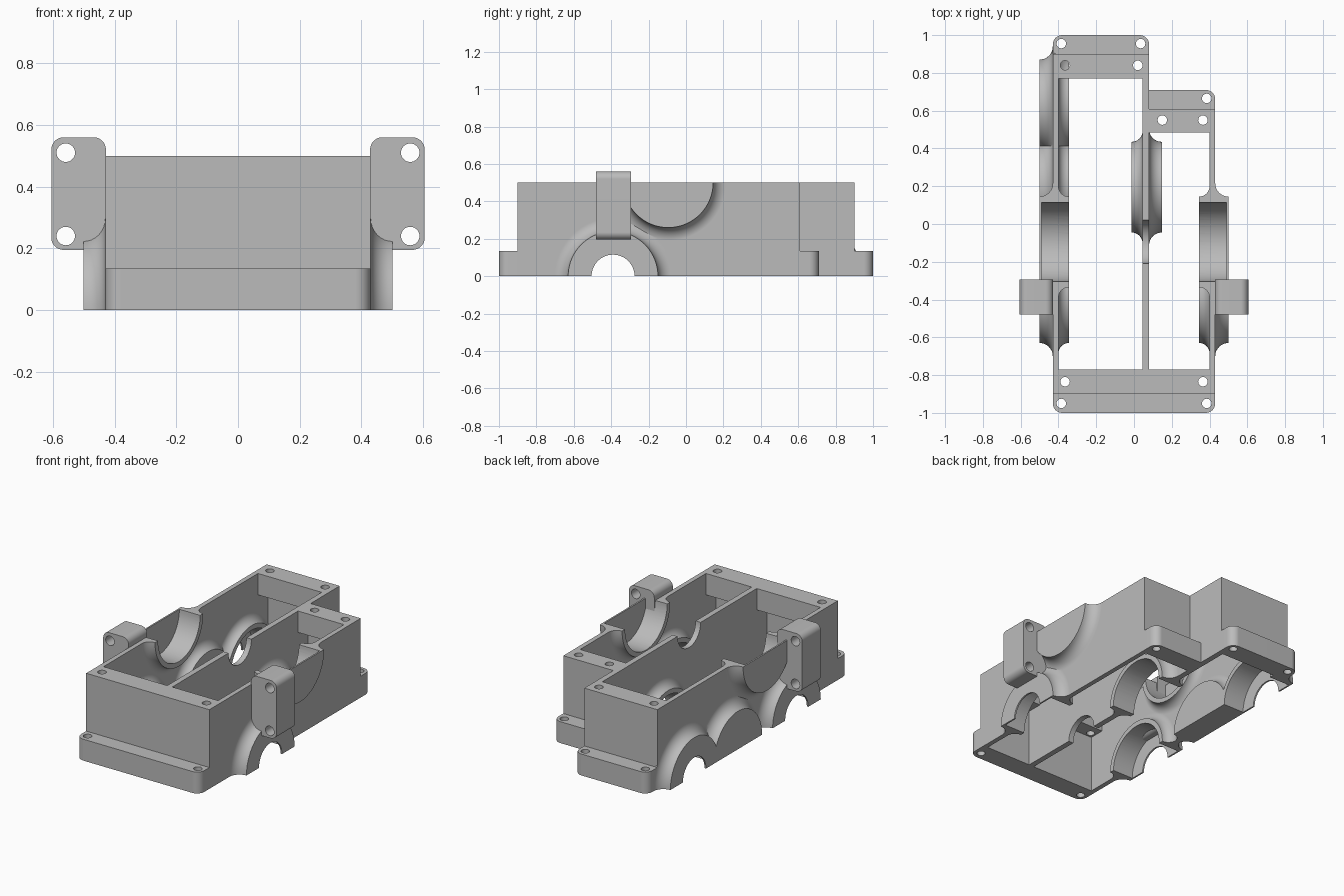
import bpy
import bmesh
from math import sin, cos, pi, tau
from mathutils import Vector, Matrix

cube = bpy.data.objects.get("Cube")
if cube:
    bpy.data.objects.remove(cube)

grey = bpy.data.materials.new("cast_grey")
grey.use_nodes = True
grey.diffuse_color = (0.5, 0.5, 0.5, 1)
grey.node_tree.nodes["Principled BSDF"].inputs["Base Color"].default_value = (0.5, 0.5, 0.5, 1)


def add_object(name, bm):
    bmesh.ops.recalc_face_normals(bm, faces=bm.faces)
    mesh = bpy.data.meshes.new(name)
    bm.to_mesh(mesh)
    bm.free()
    mesh.materials.append(grey)
    obj = bpy.data.objects.new(name, mesh)
    bpy.context.collection.objects.link(obj)
    return obj


def prism(name, outline, z0, z1):
    bm = bmesh.new()
    face = bm.faces.new([bm.verts.new((x, y, z0)) for x, y in outline])
    new = bmesh.ops.extrude_face_region(bm, geom=[face])["geom"]
    bmesh.ops.translate(bm, vec=(0, 0, z1 - z0),
                        verts=[v for v in new if isinstance(v, bmesh.types.BMVert)])
    return add_object(name, bm)


def box(name, x0, x1, y0, y1, z0, z1):
    return prism(name, [(x0, y0), (x1, y0), (x1, y1), (x0, y1)], z0, z1)


def rounded(x0, x1, y0, y1, r, steps=8):
    corners = [(x1 - r, y1 - r), (x0 + r, y1 - r), (x0 + r, y0 + r), (x1 - r, y0 + r)]
    return [(cx + r * cos(a), cy + r * sin(a))
            for i, (cx, cy) in enumerate(corners)
            for a in [(i + k / steps) * pi / 2 for k in range(steps + 1)]]


def cylinder(axis, start, end, a, b, r, sides=64):
    """Round cutter along an axis; a and b locate it in the other two axes."""
    bm = bmesh.new()
    bmesh.ops.create_cone(bm, cap_ends=True, segments=sides, radius1=r, radius2=r,
                          depth=abs(end - start))
    mid = (start + end) / 2
    turn, place = {"x": (Matrix.Rotation(pi / 2, 3, "Y"), (mid, a, b)),
                   "y": (Matrix.Rotation(pi / 2, 3, "X"), (a, mid, b)),
                   "z": (Matrix.Identity(3), (a, b, mid))}[axis]
    for v in bm.verts:
        v.co = turn @ v.co + Vector(place)
    return add_object("cutter", bm)


def combine(target, tool, operation):
    bpy.context.view_layer.objects.active = target
    mod = target.modifiers.new("combine", "BOOLEAN")
    mod.operation, mod.solver, mod.object = operation, "EXACT", tool
    bpy.ops.object.modifier_apply(modifier=mod.name)
    bpy.data.objects.remove(tool)


def boss(y, z, face_a, wall_a, wall_b, face_b, r=0.24, steps=8, sides=96):
    """Round bearing boss blended into both sides of a wall by concave fillets."""
    profile = [(face_a, 0)]
    for face, wall, order in ((face_a, wall_a, 1), (face_b, wall_b, -1)):
        f = abs(wall - face)
        way = 1 if wall > face else -1
        arc = [(face + way * f * sin(t), r + f - f * cos(t))
               for t in [k / steps * pi / 2 for k in range(steps + 1)]]
        profile += arc[::order]
    profile.append((face_b, 0))
    bm = bmesh.new()
    verts = [bm.verts.new((x, y, z + h)) for x, h in profile]
    edges = [bm.edges.new(pair) for pair in zip(verts, verts[1:])]
    bmesh.ops.spin(bm, geom=verts + edges, cent=(0, y, z), axis=(1, 0, 0),
                   angle=tau, steps=sides, use_duplicate=False)
    bmesh.ops.remove_doubles(bm, verts=bm.verts, dist=0.0001)
    return add_object("boss", bm)


def finish(obj):
    bpy.ops.object.select_all(action="DESELECT")
    obj.select_set(True)
    bpy.context.view_layer.objects.active = obj
    bpy.ops.object.shade_smooth_by_angle(angle=pi / 6)
    obj.modifiers.new("clean_normals", "WEIGHTED_NORMAL").keep_sharp = True


UPPER_Y, FRONT_Y, MID_Y, BACK_Y = -0.095, -0.39, 0.195, 0.63
BORE, SHAFT, BOLT = 0.21, 0.115, 0.025

# Stepped housing block with foot flanges
case = prism("gearbox_case", [(-0.43, -0.9), (0.43, -0.9), (0.43, 0.61),
                              (0.08, 0.61), (0.08, 0.9), (-0.43, 0.9)], -0.1, 0.6)
for x0, x1, y0, y1 in ((-0.43, 0.43, -1, -0.8), (-0.43, 0.08, 0.7, 1), (0, 0.43, 0.4, 0.71)):
    combine(case, prism("flange", rounded(x0, x1, y0, y1, 0.05), -0.1, 0.135), "UNION")

# Two open chambers, wider below the top bolting lips
for x0, x1, back in ((-0.4, 0.045, 0.77), (0.08, 0.4, 0.485)):
    combine(case, box("cutter", x0, x1, -0.77, back, 0.3, 0.7), "DIFFERENCE")
    combine(case, box("cutter", x0, x1, -0.87, back + 0.1, -0.2, 0.365), "DIFFERENCE")

# Bearing bosses on the side walls and the divider
side_bosses = [(s, y, z) for s in (-1, 1) for y, z in ((UPPER_Y, 0.5), (FRONT_Y, 0))]
side_bosses += [(-1, MID_Y, 0), (-1, BACK_Y, 0)]
for s, y, z in side_bosses:
    combine(case, boss(y, z, s * 0.345, s * 0.4, s * 0.43, s * 0.5), "UNION")
combine(case, boss(MID_Y, 0, -0.012, 0.045, 0.08, 0.137 + 0.01), "UNION")

# Bearing bores, leaving a thin outer plate on the side walls
for s, y, z in side_bosses:
    combine(case, cylinder("x", s * 0.3, s * 0.49, y, z, BORE), "DIFFERENCE")
combine(case, cylinder("x", -0.05, 0.18, MID_Y, 0, BORE), "DIFFERENCE")

# Shaft openings
for start, end, y, z in ((-0.7, 0.7, FRONT_Y, 0), (-0.7, -0.45, BACK_Y, 0),
                         (0, 0.12, UPPER_Y, 0.5)):
    combine(case, cylinder("x", start, end, y, z, SHAFT), "DIFFERENCE")

# Bolt holes in the flanges and the top lips
for x, y in ((-0.385, -0.95), (0.385, -0.95), (-0.385, 0.955), (0.035, 0.955), (0.385, 0.665)):
    combine(case, cylinder("z", -0.2, 0.2, x, y, BOLT, 24), "DIFFERENCE")
for x, y in ((-0.365, -0.835), (0.365, -0.835), (-0.365, 0.84), (0.02, 0.84),
             (0.15, 0.55), (0.365, 0.55)):
    combine(case, cylinder("z", 0.3, 0.7, x, y, BOLT, 24), "DIFFERENCE")

# Trim flat at the base and at the top joint
combine(case, box("trim", -1, 1, -2, 2, 0, 0.5), "INTERSECT")
finish(case)

# Side mounting brackets with two cross holes each
for name, s in (("left_bracket", 1), ("right_bracket", -1)):
    x0, x1 = sorted((s * 0.428, s * 0.605))
    bracket = prism(name, rounded(x0, x1, 0.195, 0.56, 0.04), 0.295, 0.48)
    bracket.data.transform(Matrix.Rotation(pi / 2, 4, "X"))
    for z in (0.24, 0.51):
        combine(bracket, cylinder("y", -0.6, -0.2, s * 0.558, z, 0.03, 32), "DIFFERENCE")
    finish(bracket)
